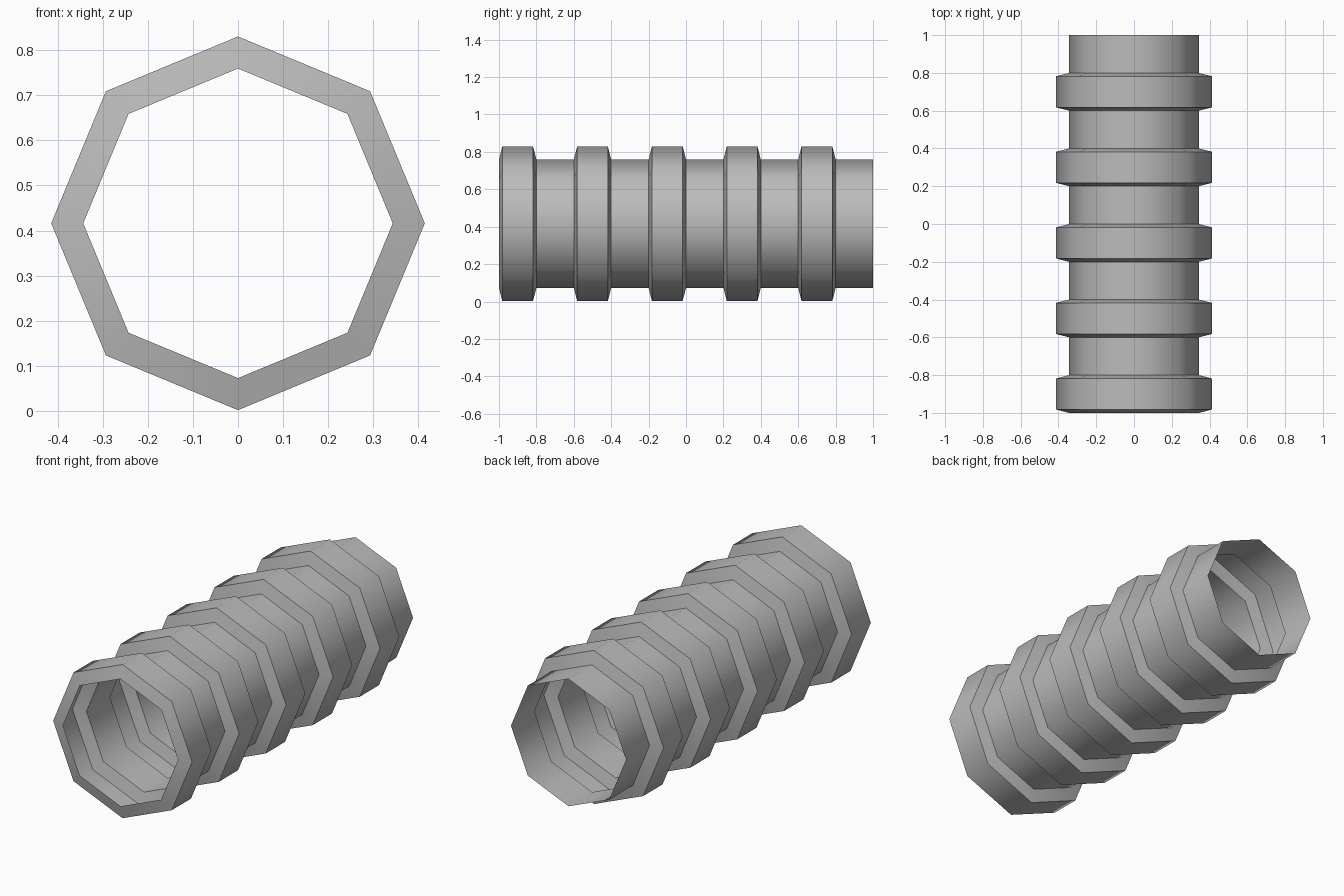
import bpy
import math

cube = bpy.data.objects.get("Cube")
if cube:
    bpy.data.objects.remove(cube, do_unlink=True)

SIDES = 8
R_OUT, R_IN = 0.414, 0.343
CENTRE_Z = 0.416
RIBS, PITCH = 5, 0.4

grey = bpy.data.materials.new("plain grey")
grey.use_nodes = True
colour = (0.5, 0.5, 0.5, 1)
grey.diffuse_color = colour
grey.node_tree.nodes["Principled BSDF"].inputs["Base Color"].default_value = colour

# Profile along the tube: one chamfered rib, then a narrow neck, repeated
profile = []
for i in range(RIBS):
    y = -1 + i * PITCH
    profile += [(y, R_IN), (y + 0.018, R_OUT), (y + 0.182, R_OUT), (y + 0.2, R_IN)]
profile.append((1, R_IN))

# Open octagonal shell swept through the profile
verts, faces = [], []
for y, r in profile:
    for k in range(SIDES):
        a = 2 * math.pi * k / SIDES
        verts.append((r * math.cos(a), y, CENTRE_Z + r * math.sin(a)))
for j in range(len(profile) - 1):
    for k in range(SIDES):
        a, b = j * SIDES + k, j * SIDES + (k + 1) % SIDES
        faces.append((a, a + SIDES, b + SIDES, b))

mesh = bpy.data.meshes.new("ribbed_tube")
mesh.from_pydata(verts, [], faces)
mesh.materials.append(grey)
tube = bpy.data.objects.new("ribbed_tube", mesh)
bpy.context.collection.objects.link(tube)

# Smooth around the tube, sharp at the rib edges
bpy.ops.object.select_all(action='DESELECT')
tube.select_set(True)
bpy.context.view_layer.objects.active = tube
bpy.ops.object.shade_smooth_by_angle(angle=math.radians(60))
